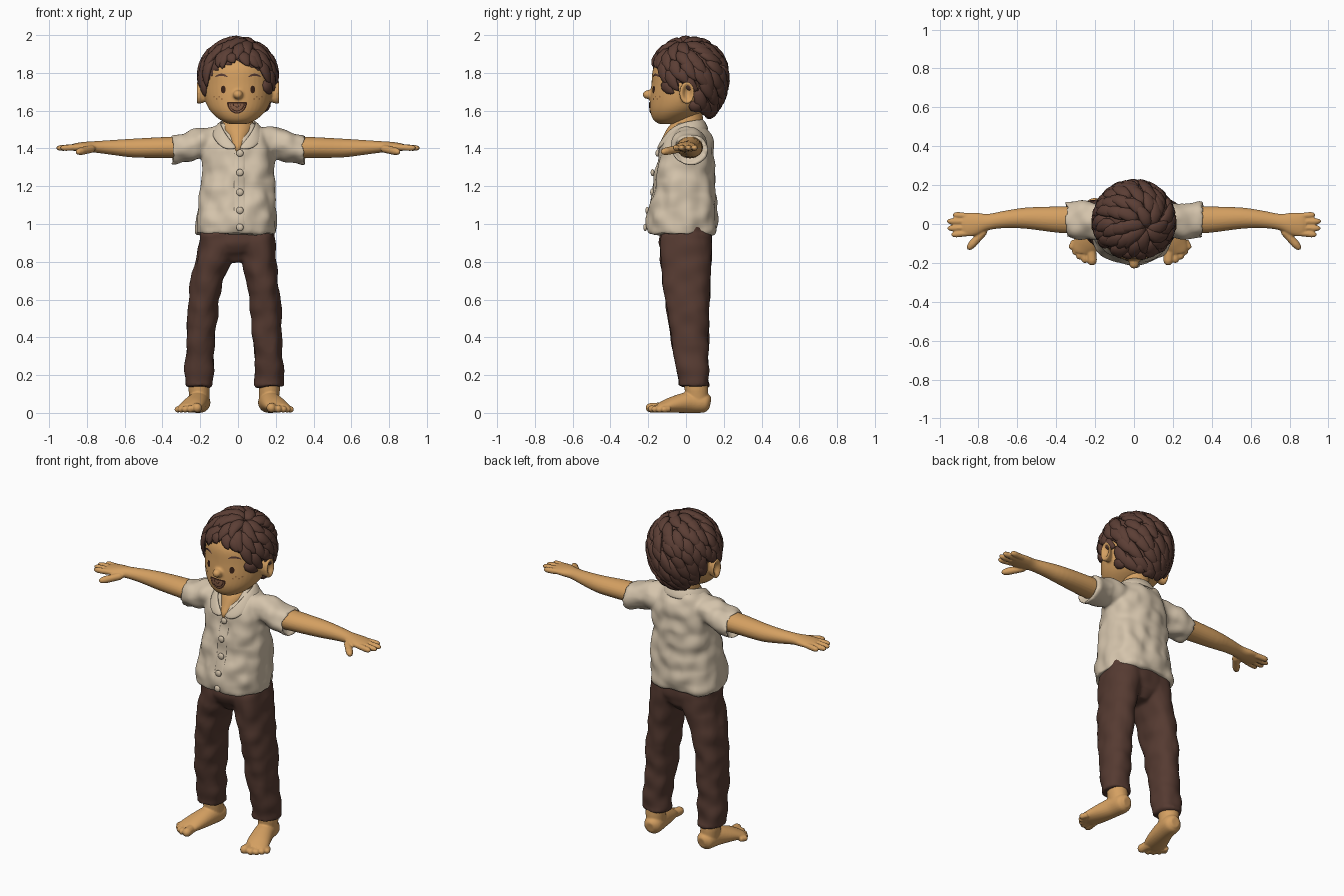
import bpy, bmesh, math, random
from mathutils import Vector, noise
from mathutils.bvhtree import BVHTree

random.seed(4)
cube = bpy.data.objects.get("Cube")
if cube:
    bpy.data.objects.remove(cube)
X, Y, Z = Vector((1, 0, 0)), Vector((0, 1, 0)), Vector((0, 0, 1))


def material(name, rgb):
    m = bpy.data.materials.new(name)
    m.use_nodes = True
    m.diffuse_color = (*rgb, 1)
    m.node_tree.nodes["Principled BSDF"].inputs["Base Color"].default_value = (*rgb, 1)
    return m


SKIN = material("skin", (.66, .35, .12))
SHIRT = material("cream cloth", (.66, .55, .41))
HAIR = material("dark brown hair", (.105, .048, .035))
PANTS = material("brown cloth", (.092, .043, .031))
EYE = material("eye brown", (.04, .015, .008))
MOUTH = material("mouth brown", (.24, .11, .06))
FRECKLE = material("freckle tan", (.36, .17, .06))


def smooth_path(pts, steps=4):
    """Catmull-Rom through the rings."""
    out = []
    for i in range(len(pts) - 1):
        a, b, c, d = [pts[min(max(j, 0), len(pts) - 1)] for j in range(i - 1, i + 3)]
        for s in range(steps):
            t = s / steps
            out.append([q + .5 * t * (r - p + t * (2 * p - 5 * q + 4 * r - w + t * (3 * (q - r) + w - p)))
                        for p, q, r, w in zip(a, b, c, d)])
    return out + [list(pts[-1])]


def tube(bm, pts, t=None, up=Z, n=24, power=2, fine=False):
    """Closed loft through rings of (x, y, z, radius across, radius up)."""
    if fine:
        pts = smooth_path(pts)
    rings = []
    for i, p in enumerate(pts):
        d = t
        if d is None:
            d = (Vector(pts[min(i + 1, len(pts) - 1)][:3]) - Vector(pts[max(i - 1, 0)][:3])).normalized()
        w = up[i] if isinstance(up, list) else up
        u = w.cross(d).normalized()
        v = d.cross(u)
        ring = []
        for k in range(n):
            c, s = math.cos(math.tau * k / n), math.sin(math.tau * k / n)
            c, s = (math.copysign(abs(q) ** (2 / power), q) for q in (c, s))
            ring.append(bm.verts.new(Vector(p[:3]) + u * c * p[3] + v * s * p[4]))
        rings.append(ring)
    for a, b in zip(rings, rings[1:]):
        for k in range(n):
            bm.faces.new((a[k], a[k - 1], b[k - 1], b[k]))
    bm.faces.new(rings[0])
    bm.faces.new(rings[-1])


def digit(bm, a, b, r):
    """Round-ended finger or toe."""
    a, b = Vector(a), Vector(b)
    tube(bm, [(*a.lerp(b, s), r * f, r * f) for s, f in ((0, .7), (.12, 1), (.75, 1), (.92, .75), (1, .3))], n=12)


def ball(bm, centre, radii):
    made = bmesh.ops.create_uvsphere(bm, u_segments=32, v_segments=20, radius=1)["verts"]
    for v in made:
        v.co = Vector(centre) + Vector([a * b for a, b in zip(v.co, radii)])


def finish(name, bm, mat, voxel=0, soften=4, wrinkle=0, freq=12, solid=0):
    bmesh.ops.recalc_face_normals(bm, faces=bm.faces)
    ob = bpy.data.objects.new(name, bpy.data.meshes.new(name))
    bm.to_mesh(ob.data)
    bm.free()
    bpy.context.collection.objects.link(ob)
    if voxel:
        m = ob.modifiers.new("fuse", 'REMESH')
        m.mode, m.voxel_size = 'VOXEL', voxel
        m = ob.modifiers.new("soften", 'SMOOTH')
        m.factor, m.iterations = .5, soften
    if solid:
        ob.modifiers.new("thickness", 'SOLIDIFY').thickness = solid
        m = ob.modifiers.new("round", 'SUBSURF')
        m.levels = m.render_levels = 2
    if ob.modifiers:
        deps = bpy.context.evaluated_depsgraph_get()
        mesh = bpy.data.meshes.new_from_object(ob.evaluated_get(deps))
        ob.modifiers.clear()
        ob.data = mesh
    if wrinkle:
        moves = [v.normal * wrinkle * noise.noise(v.co * freq) for v in ob.data.vertices]
        for v, m in zip(ob.data.vertices, moves):
            v.co += m
    ob.data.materials.clear()
    ob.data.materials.append(mat)
    for f in ob.data.polygons:
        f.use_smooth = True
    return ob


def surface(ob):
    """Returns a function giving the front y of an object at x, z."""
    bm = bmesh.new()
    bm.from_mesh(ob.data)
    tree = BVHTree.FromBMesh(bm)
    bm.free()

    def front(x, z):
        hit = tree.ray_cast(Vector((x, -2, z)), Y)[0]
        return hit.y if hit else -.15
    return front


# Head with nose and cupped ears
bm = bmesh.new()
tube(bm, [(0, -.10, 1.53, .05, .045), (0, -.08, 1.555, .1, .095), (0, -.045, 1.6, .148, .145),
          (0, -.015, 1.66, .175, .175), (0, 0, 1.74, .183, .183), (0, 0, 1.82, .178, .175),
          (0, .015, 1.88, .152, .155), (0, .02, 1.94, .09, .1)], Z, Y, 40, fine=True)
ball(bm, (0, -.2, 1.685), (.026, .03, .024))
for s in (1, -1):
    tube(bm, [(s * .15, .005, 1.69, .02, .03), (s * .185, 0, 1.69, .03, .05), (s * .212, .005, 1.695, .041, .06),
              (s * .221, .008, 1.695, .034, .053), (s * .212, .008, 1.695, .022, .038),
              (s * .197, .008, 1.695, .012, .02)], X, Z)
face = surface(finish("head", bm, SKIN, .007))

# Neck and open chest
bm = bmesh.new()
tube(bm, [(0, -.03, 1.38, .03, .11), (0, -.03, 1.41, .045, .118), (0, -.015, 1.45, .065, .113),
          (0, -.005, 1.5, .082, .098), (0, .01, 1.55, .078, .08), (0, .01, 1.62, .075, .075)], Z, Y, 32, fine=True)
finish("neck", bm, SKIN)


def decal(name, cx, cz, w, h, mat, bend=0, flat_top=False):
    """Thin rounded patch lying on the face."""
    bm = bmesh.new()
    rings = []
    for r in (.02, .35, .7, 1):
        ring = []
        for k in range(24):
            a = math.tau * k / 24
            dx, dz = math.cos(a) * r, math.sin(a) * r
            if flat_top and dz > 0:
                dz *= .2
            x, z = cx + dx * w, cz + dz * h + bend * dx * dx
            ring.append(bm.verts.new((x, face(x, z) - .004, z)))
        rings.append(ring)
    bm.faces.new(rings[0])
    for a, b in zip(rings, rings[1:]):
        for k in range(24):
            bm.faces.new((a[k], a[k - 1], b[k - 1], b[k]))
    finish(name, bm, mat)


decal("mouth_outline", -.005, 1.636, .053, .052, EYE, .006, True)
decal("mouth", -.005, 1.631, .044, .041, MOUTH, .004, True)
for s, side in ((1, "left"), (-1, "right")):
    decal(side + "_eye", s * .078, 1.712, .013, .02, EYE)
    decal(side + "_eyebrow", s * .088, 1.79, .034, .006, HAIR, -.012)
    for i in range(4):
        decal(side + "_freckle", s * (.085 + .014 * i), 1.662 + .012 * (i % 2), .004, .005, FRECKLE)

# Hair cap: ellipsoid tucked under the skin below the hairline
CENTRE = Vector((0, .015, 1.785))
LINE = ((0, 1.86), (40, 1.80), (65, 1.69), (78, 1.74), (98, 1.75), (115, 1.63), (150, 1.58), (181, 1.575))


def hairline(p):
    a = math.degrees(abs(math.atan2(p.x, CENTRE.y - p.y)))
    for (a0, z0), (a1, z1) in zip(LINE, LINE[1:]):
        if a <= a1:
            return z0 + (z1 - z0) * (a - a0) / (a1 - a0)
    return LINE[-1][1]


def on_scalp(d, lift=1):
    return CENTRE + Vector((d.x * .195, d.y * .195, d.z * (.19 if d.z > 0 else .25))) * lift


bm = bmesh.new()
bmesh.ops.create_uvsphere(bm, u_segments=64, v_segments=40, radius=1)
for v in bm.verts:
    p = on_scalp(v.co)
    v.co = p if p.z > hairline(p) else on_scalp(v.co, .75)
finish("hair_cap", bm, HAIR)

# Hair locks radiating from an off-centre crown in overlapping layers
turn = Z.rotation_difference(Vector((.4, -.2, 1)))


def scalp_dir(a, p):
    return turn @ Vector((math.sin(p) * math.cos(a), math.sin(p) * math.sin(a), math.cos(p)))


bm = bmesh.new()
for layer in range(9):
    start = .06 + layer * .29
    count = int(7 + 13 * math.sin(start))
    for i in range(count):
        a = math.tau * (i + .5 * (layer % 2) + random.uniform(-.2, .2)) / count
        p0 = start + random.uniform(-.06, .06)
        swirl = random.uniform(.1, .3) / max(math.sin(p0 + .3), .5)
        p1 = p0 + random.uniform(.6, .75)
        limit = random.uniform(-.02, .015)
        while p1 > p0:
            tip = on_scalp(scalp_dir(a + swirl, p1))
            if tip.z > hairline(tip) + limit:
                break
            p1 -= .03
        if p1 - p0 < .22:
            continue
        pts, ups = [], []
        for s, wide, lift in ((0, .45, .97), (.2, .85, 1.01), (.45, 1, 1.035), (.7, .82, 1.05),
                              (.88, .5, 1.055), (1, .08, 1.06)):
            d = scalp_dir(a + swirl * s * s, p0 + (p1 - p0) * s)
            pts.append((*on_scalp(d, lift), .034 * wide, .015 * wide + .002))
            ups.append(d)
        tube(bm, pts, up=ups, n=10, fine=False)
finish("hair_locks", bm, HAIR)

# Shirt: body and sleeves fused together
bm = bmesh.new()
tube(bm, [(-.012, -.022, .945, .212, .175), (-.012, -.02, .96, .216, .185), (-.008, -.02, 1.02, .21, .185),
          (0, -.012, 1.15, .2, .17), (0, -.002, 1.3, .192, .153), (0, .003, 1.4, .19, .14),
          (0, .012, 1.46, .175, .118), (0, .018, 1.5, .145, .093), (0, .02, 1.535, .09, .07)],
     Z, Y, 48, 2.4, fine=True)
for s in (1, -1):
    tube(bm, [(s * .06, .015, 1.43, .09, .075), (s * .2, .015, 1.43, .092, .083), (s * .28, .018, 1.405, .096, .081),
              (s * .35, .02, 1.39, .095, .08), (s * .355, .02, 1.39, .085, .072), (s * .325, .02, 1.395, .06, .05)],
         X, Z, 32)
shirt = surface(finish("shirt", bm, SHIRT, .011, 5, .016, 13))

# Collar
inner = [(0, .1, 1.56), (.075, .075, 1.56), (.1, 0, 1.55), (.092, -.075, 1.525), (.055, -.125, 1.465), (.004, -.15, 1.41)]
outer = [(0, .135, 1.5), (.105, .1, 1.505), (.15, 0, 1.5), (.14, -.09, 1.46), (.085, -.16, 1.395), (.012, -.158, 1.4)]
bm = bmesh.new()
rows = [[bm.verts.new(p) for p in [(-x, y, z) for x, y, z in reversed(half[1:])] + half] for half in (inner, outer)]
for k in range(len(rows[0]) - 1):
    bm.faces.new((rows[0][k], rows[0][k + 1], rows[1][k + 1], rows[1][k]))
finish("collar", bm, SHIRT, solid=.018)

# Button strip and buttons
bm = bmesh.new()
rows = [[bm.verts.new((x, shirt(x, z) - .003, z)) for x in (-.022, .008, .038)]
        for z in [.955 + .0225 * i for i in range(20)]]
for a, b in zip(rows, rows[1:]):
    for k in range(2):
        bm.faces.new((a[k], a[k + 1], b[k + 1], b[k]))
finish("button_strip", bm, SHIRT, solid=.012)
bm = bmesh.new()
for z in (1.375, 1.272, 1.168, 1.072, .982):
    ball(bm, (.01, shirt(.01, z) - .008, z), (.019, .01, .019))
finish("buttons", bm, SHIRT)

# Trousers
bm = bmesh.new()
tube(bm, [(-.006, 0, .8, .05, .08), (-.006, 0, .85, .15, .125), (-.006, 0, .9, .2, .138),
          (-.006, 0, 1.0, .195, .135)], Z, Y, 40, 2.3)
for s in (1, -1):
    tube(bm, [(s * x - .02 + (.014 if z > .8 else 0), y, z, rx, ry) for x, y, z, rx, ry in (
        (.188, .04, .135, .07, .08), (.188, .04, .15, .077, .086), (.186, .036, .2, .075, .083),
        (.168, .012, .5, .08, .11), (.145, .002, .7, .085, .125), (.11, 0, .85, .098, .136),
        (.105, 0, .95, .095, .134))], Z, Y, 32, 2.3, fine=True)
finish("trousers", bm, PANTS, .011, 4, .013, 11)

for s, side in ((1, "left"), (-1, "right")):
    # Arm and hand
    bm = bmesh.new()
    tube(bm, [(s * x, *rest) for x, *rest in (
        (.25, .02, 1.405, .068, .06), (.38, .022, 1.405, .068, .056), (.55, .03, 1.402, .055, .05),
        (.66, .024, 1.405, .045, .04), (.75, .01, 1.408, .042, .031), (.81, 0, 1.408, .058, .027),
        (.86, -.004, 1.407, .06, .021), (.885, -.004, 1.405, .045, .015))], X, Z, fine=True)
    for y, tip in ((.043, .932), (.013, .962), (-.02, .96), (-.05, .94)):
        digit(bm, (s * .84, y * .9, 1.406), (s * tip, y * 1.12, 1.402), .0165)
    digit(bm, (s * .765, -.03, 1.4), (s * .855, -.13, 1.38), .021)
    finish(side + "_arm", bm, SKIN, .005, 3)

    # Foot, turned outwards
    bm = bmesh.new()

    def at(p):
        return (s * p[0] - .02, *p[1:])
    tube(bm, [at(p) for p in ((.175, .128, .05, .025, .03), (.178, .1, .054, .052, .052), (.19, .02, .056, .056, .056),
                              (.215, -.07, .043, .064, .043), (.235, -.125, .031, .064, .029),
                              (.24, -.15, .027, .05, .02))], fine=True)
    tube(bm, [at(p) for p in ((.183, .06, .04, .05, .06), (.186, .055, .12, .056, .062),
                              (.188, .045, .25, .056, .062))], Z, Y)
    for (x0, y0), (x1, y1), r in (((.202, -.12), (.194, -.212), .026), ((.235, -.13), (.232, -.2), .02),
                                  ((.256, -.12), (.262, -.182), .0185), ((.272, -.105), (.286, -.158), .0175),
                                  ((.284, -.085), (.306, -.13), .017)):
        digit(bm, at((x0, y0, r + .004)), at((x1, y1, r)), r)
    finish(side + "_foot", bm, SKIN, .005, 3)
